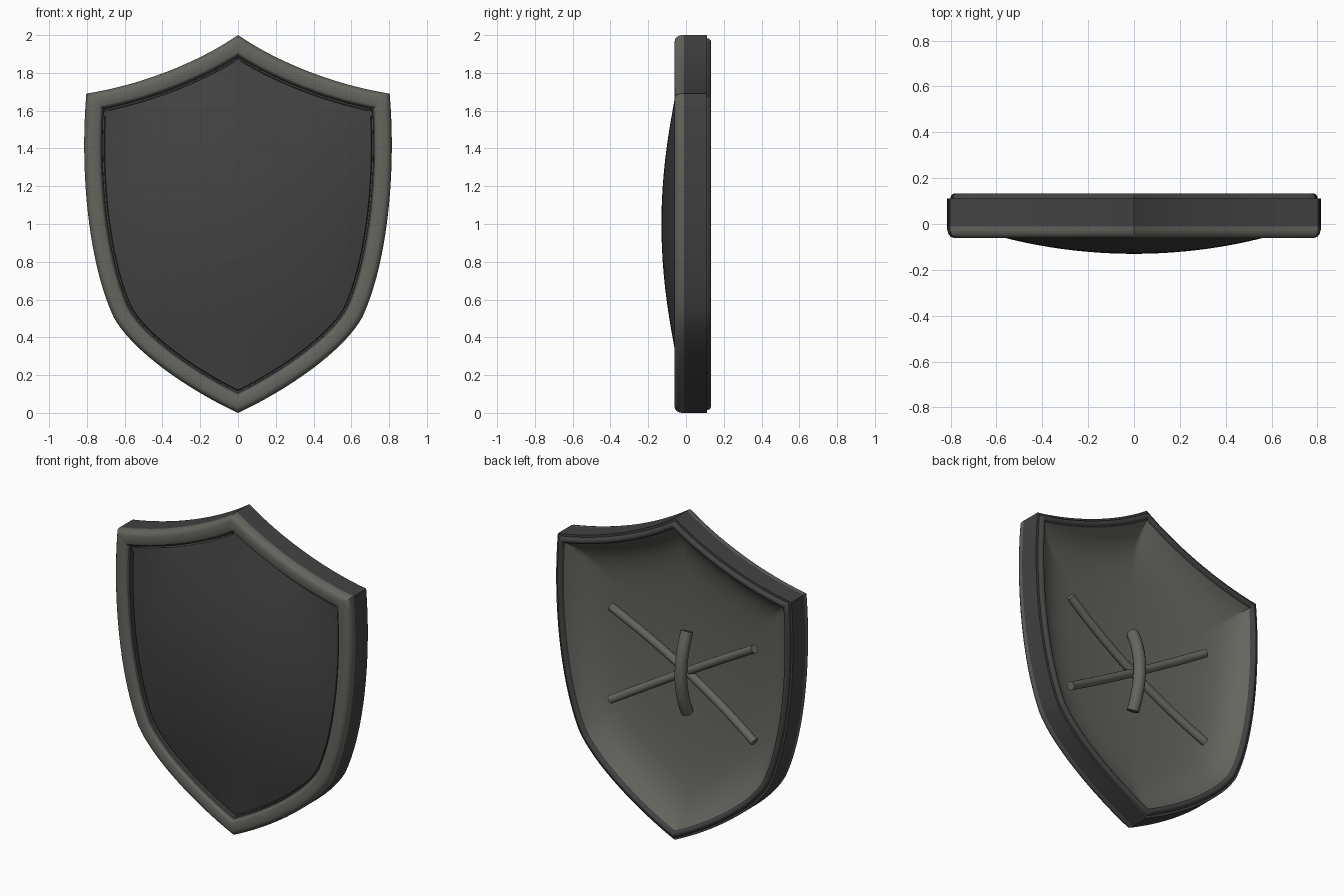
import bpy, bmesh, math
from mathutils import Vector

cube = bpy.data.objects.get("Cube")
if cube:
    bpy.data.objects.remove(cube, do_unlink=True)


def material(name, rgb):
    m = bpy.data.materials.new(name)
    m.use_nodes = True
    m.diffuse_color = (*rgb, 1)
    m.node_tree.nodes["Principled BSDF"].inputs["Base Color"].default_value = (*rgb, 1)
    return m


WARM = material("warm_grey", (0.13, 0.13, 0.115))
DARK = material("dark_grey", (0.055, 0.055, 0.055))
CENTRE = Vector((0, 1.0))


def bezier(a, b, c, d, n):
    a, b, c, d = map(Vector, (a, b, c, d))
    for i in range(n):
        t = i / n
        u = 1 - t
        yield a * u**3 + b * 3 * u * u * t + c * 3 * u * t * t + d * t**3


# Heater outline in x and z, right half mirrored to the other side
half = list(bezier((0, 2), (.22, 1.85), (.52, 1.735), (.803, 1.69), 16))
half += bezier((.803, 1.69), (.84, 1.25), (.785, .78), (.66, .51), 18)
half += bezier((.66, .51), (.565, .33), (.26, .12), (0, 0), 16)
half.append(Vector((0, 0)))
OUTLINE = half + [Vector((-p.x, p.y)) for p in reversed(half[1:-1])]


def inset(d):
    """Outline moved inward by d, with mitred corners."""
    result = []
    for i, p in enumerate(OUTLINE):
        e1 = (p - OUTLINE[i - 1]).normalized()
        e2 = (OUTLINE[(i + 1) % len(OUTLINE)] - p).normalized()
        n1, n2 = Vector((e1.y, -e1.x)), Vector((e2.y, -e2.x))
        result.append(p + (n1 + n2) * d / (1 + n1.dot(n2)))
    return result


def ring(bm, d, y):
    return [bm.verts.new((p.x, y, p.y)) for p in inset(d)]


def bridge(bm, a, b, mat):
    n = len(a)
    for i in range(n):
        j = (i + 1) % n
        bm.faces.new((a[i], a[j], b[j], b[i])).material_index = mat


def finish(bm, name):
    bmesh.ops.recalc_face_normals(bm, faces=bm.faces)
    mesh = bpy.data.meshes.new(name)
    bm.to_mesh(mesh)
    bm.free()
    mesh.materials.append(WARM)
    mesh.materials.append(DARK)
    ob = bpy.data.objects.new(name, mesh)
    bpy.context.collection.objects.link(ob)
    smooth(ob)


def smooth(ob):
    bpy.ops.object.select_all(action='DESELECT')
    ob.select_set(True)
    bpy.context.view_layer.objects.active = ob
    bpy.ops.object.shade_smooth_by_angle(angle=math.radians(40))


# Rim: rounded front band, plain outer wall and raised round lip at the back
front_band = [(.088, -.048), (.084, -.056), (.076, -.061),
              (.03, -.061), (.015, -.056), (.005, -.043), (0, -.025), (0, -.01)]
wall_and_lip = [(0, .112), (.014, .112), (.015, .12), (.02, .128), (.028, .133),
                (.038, .133), (.046, .128), (.051, .12), (.052, .105),
                (.098, .02), (.097, -.038)]
bm = bmesh.new()
rings = [ring(bm, *p) for p in front_band + wall_and_lip]
for k, r in enumerate(rings):
    bridge(bm, r, rings[(k + 1) % len(rings)], 0 if k < len(front_band) - 1 else 1)
finish(bm, "rim")


# Body: domed front plate, grooved at its edge, and a dished back
def dome(bm, d, peak, bulge, depth, power, mat, steps=24):
    edge = inset(d)
    loops = []
    for k in range(steps):
        s = 1 - (k / steps) ** 1.4
        loop = []
        for e in edge:
            r = e - CENTRE
            q = bulge * (.215 * r.x**2 + .171 * r.y**2)
            y = peak + q * s * s * (1 + (depth / q - 1) * s**power)
            p = CENTRE + r * s
            loop.append(bm.verts.new((p.x, y, p.y)))
        loops.append(loop)
    for a, b in zip(loops, loops[1:]):
        bridge(bm, a, b, mat)
    tip = bm.verts.new((0, peak, CENTRE.y))
    last = loops[-1]
    for i, v in enumerate(last):
        bm.faces.new((v, last[(i + 1) % len(last)], tip)).material_index = mat
    return loops[0]


bm = bmesh.new()
chain = [dome(bm, .109, -.13, 1, .105, 4, 1),
         ring(bm, .105, .0), ring(bm, .08, .0), ring(bm, .045, .1),
         dome(bm, .05, -.05, .5, .162, 8, 0)]
for a, b, mat in zip(chain, chain[1:], (1, 1, 0, 0)):
    bridge(bm, a, b, mat)
finish(bm, "shield_body")


# Straps and grip: bowed round bars at the back
def bar(name, end, y_end, y_mid, radius, count=16):
    curve = bpy.data.curves.new(name, 'CURVE')
    curve.dimensions = '3D'
    curve.bevel_depth = radius
    curve.bevel_resolution = 6
    curve.use_fill_caps = True
    spline = curve.splines.new('POLY')
    spline.points.add(count)
    for i, p in enumerate(spline.points):
        t = 2 * i / count - 1
        p.co = (end[0] * t, y_mid + (y_end - y_mid) * t * t, CENTRE.y + end[1] * t, 1)
    curve.materials.append(WARM)
    ob = bpy.data.objects.new(name, curve)
    bpy.context.collection.objects.link(ob)
    bpy.ops.object.select_all(action='DESELECT')
    ob.select_set(True)
    bpy.context.view_layer.objects.active = ob
    bpy.ops.object.convert(target='MESH')
    smooth(bpy.context.object)


bar("strap_a", (.495, .29), .035, -.01, .025)
bar("strap_b", (-.495, .29), .035, -.01, .025)
bar("grip", (0, .25), -.01, .05, .036)
